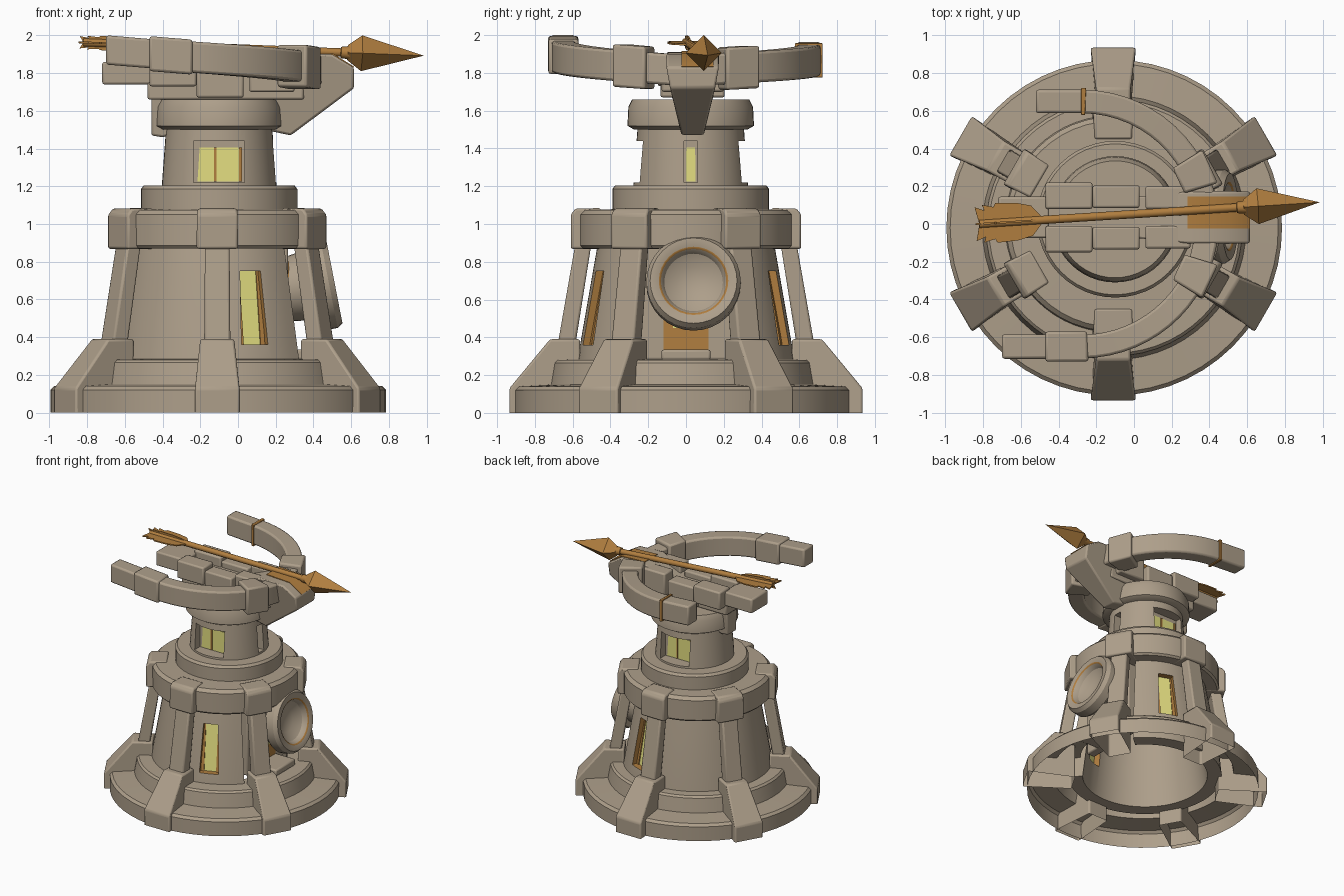
import bpy, bmesh, math
from mathutils import Matrix, Vector

if "Cube" in bpy.data.objects:
    bpy.data.objects.remove(bpy.data.objects["Cube"])

def material(name, rgb):
    m = bpy.data.materials.new(name)
    m.diffuse_color = (*rgb, 1)
    m.use_nodes = True
    m.node_tree.nodes["Principled BSDF"].inputs["Base Color"].default_value = m.diffuse_color
    return m

STONE = material("weathered stone", (0.42, 0.345, 0.255))
WOOD = material("warm bronze", (0.44, 0.21, 0.05))
GLOW = material("window yellow", (0.78, 0.74, 0.22))
T, R = Matrix.Translation, Matrix.Rotation
TOWER = T((-0.11, 0, 0))      # axis of the lower tower
UPPER = T((-0.10, 0.025, 0))  # axis of the upper tower

def turn(a, base=TOWER):
    return base @ R(math.radians(a), 4, 'Z')

def shade(me):
    for p in me.polygons:
        p.use_smooth = True
    me.set_sharp_from_angle(angle=math.radians(32))

def finish(name, bm, mat, M, bevel=0.0):
    bmesh.ops.remove_doubles(bm, verts=bm.verts, dist=1e-5)
    bmesh.ops.recalc_face_normals(bm, faces=bm.faces)
    bm.transform(M)
    me = bpy.data.meshes.new(name)
    bm.to_mesh(me)
    bm.free()
    me.materials.append(mat)
    shade(me)
    ob = bpy.data.objects.new(name, me)
    bpy.context.collection.objects.link(ob)
    if bevel:
        b = ob.modifiers.new("bevel", 'BEVEL')
        b.width, b.segments, b.limit_method = bevel, 2, 'ANGLE'
    return ob

def prism(name, pts, mat=STONE, M=TOWER, bevel=0.012, open_bottom=False):
    """Outline of (x, z, half width) mirrored across y."""
    bm = bmesh.new()
    sides = [[bm.verts.new((x, s * w, z)) for x, z, w in pts] for s in (-1, 1)]
    bm.faces.new(sides[0])
    bm.faces.new(sides[1][::-1])
    n = len(pts)
    for i in range(n):
        j = (i + 1) % n
        if open_bottom and pts[i][1] == 0 and pts[j][1] == 0:
            continue
        bm.faces.new((sides[0][i], sides[1][i], sides[1][j], sides[0][j]))
    return finish(name, bm, mat, M, bevel)

def box(name, x0, x1, w, z0, z1, mat=STONE, M=TOWER, bevel=0.012):
    return prism(name, [(x0, z0, w), (x1, z0, w), (x1, z1, w), (x0, z1, w)], mat, M, bevel)

def lathe(name, prof, mat=STONE, M=TOWER, segs=48, a0=0, a1=360, closed=False):
    bm = bmesh.new()
    full = a1 - a0 == 360
    rings = []
    for i in range(segs + (0 if full else 1)):
        a = math.radians(a0 + (a1 - a0) * i / segs)
        rings.append([bm.verts.new((r * math.cos(a), r * math.sin(a), z)) for r, z in prof])
    n = len(prof)
    for i in range(segs):
        p, q = rings[i], rings[(i + 1) % len(rings)]
        for k in range(n if closed else n - 1):
            m = (k + 1) % n
            bm.faces.new((p[k], q[k], q[m], p[m]))
    if closed and not full:
        bm.faces.new(rings[0])
        bm.faces.new(rings[-1][::-1])
    return finish(name, bm, mat, M)

def cut(ob, cutters):
    for c in cutters:
        c.hide_render = True
        m = ob.modifiers.new("cut", 'BOOLEAN')
        m.operation, m.object, m.solver = 'DIFFERENCE', c, 'EXACT'
        m.material_mode = 'TRANSFER'
    dg = bpy.context.evaluated_depsgraph_get()
    me = bpy.data.meshes.new_from_object(ob.evaluated_get(dg))
    ob.modifiers.clear()
    ob.data = me
    shade(me)
    for c in cutters:
        bpy.data.objects.remove(c)

# stepped base, open underneath
lathe("base", [(0.89, 0), (0.89, 0.12), (0.87, 0.14), (0.70, 0.15), (0.68, 0.265),
               (0.665, 0.28), (0.48, 0.285)], M=T((-0.105, -0.02, 0)), segs=56)

# buttresses, pillars and battlement blocks
for i in range(6):
    M = turn(30 + 60 * i)
    prism("buttress", [(0.56, 0, 0.09), (0.935, 0, 0.12), (0.935, 0.13, 0.12), (0.72, 0.39, 0.09),
                       (0.56, 0.39, 0.09)], M=M, open_bottom=True)
    prism("pillar", [(0.595, 0.3, 0.07), (0.69, 0.3, 0.07), (0.585, 0.9, 0.065),
                     (0.50, 0.9, 0.065)], M=M)
    prism("battlement_block", [(0.45, 0.868, 0.11), (0.61, 0.868, 0.11), (0.61, 1.05, 0.11),
                               (0.585, 1.082, 0.105), (0.45, 1.084, 0.10)], M=M)

# lower body wall, with a gap at the barrel side and two tall windows
body = lathe("body_wall", [(0.48, 0.12), (0.59, 0.12), (0.575, 0.28), (0.47, 0.88), (0.39, 0.88)],
             a0=41, a1=319, segs=44, closed=True)
cut(body, [prism("window_cutter", [(0.2, 0.36, 0.075), (0.8, 0.36, 0.075), (0.8, 0.75, 0.058),
                                   (0.2, 0.75, 0.058)], WOOD, turn(a), 0) for a in (-69, 69)])
for a in (-69, 69):
    prism("tall_window_pane", [(0.50, 0.355, 0.078), (0.51, 0.355, 0.078), (0.44, 0.755, 0.062),
                               (0.43, 0.755, 0.062)], GLOW, turn(a), 0)
    for s in (-1, 1):  # thin surround inside the opening
        prism("tall_window_surround", [(0.505, 0.36, 0.012), (0.518, 0.36, 0.012), (0.448, 0.75, 0.012),
                                       (0.435, 0.75, 0.012)], WOOD,
              turn(a) @ T((0, s * 0.06, 0)), 0)

# recessed window behind the round barrel
box("recess_wall", 0.30, 0.375, 0.25, 0.28, 0.88)
box("recess_frame", 0.374, 0.380, 0.12, 0.33, 0.80, WOOD, bevel=0)
box("recess_pane", 0.379, 0.384, 0.07, 0.45, 0.75, GLOW, bevel=0)
box("recess_sill", 0.36, 0.56, 0.13, 0.28, 0.335)

# round barrel mouth
FACE = Vector((0.51, 0.04, 0.70))
barrel = lathe("barrel_mouth", [(0, -0.25), (0.17, -0.25), (0.19, -0.12), (0.235, -0.12), (0.25, -0.10),
               (0.25, -0.03), (0.23, 0), (0.184, -0.004), (0.173, -0.012), (0.155, -0.05), (0.09, -0.09),
               (0, -0.10)], M=T(FACE) @ R(math.radians(79), 4, 'Y'), segs=32)
barrel.data.materials.append(WOOD)
axis = Vector((math.cos(math.radians(11)), 0, math.sin(math.radians(11))))
for p in barrel.data.polygons:
    v = p.center - FACE
    d = v.dot(axis)
    if -0.011 < d < -0.005 and (v - axis * d).length < 0.2:
        p.material_index = 1

# rings and upper tower
lathe("battlement_ring", [(0.30, 0.87), (0.555, 0.87), (0.57, 0.885), (0.57, 1.05), (0.545, 1.075),
                          (0.30, 1.08)], closed=True)
lathe("middle_ring", [(0, 1.06), (0.415, 1.06), (0.415, 1.185), (0.40, 1.205), (0, 1.205)], M=UPPER)
turret = lathe("turret_wall", [(0.16, 1.19), (0.305, 1.19), (0.28, 1.53), (0.16, 1.53)], M=UPPER, closed=True)
wins = [(-90, 0.135), (90, 0.135), (0, 0.035)]
cut(turret, [box("window_cutter", 0.20, 0.5, w, 1.22, 1.44, STONE, turn(a, UPPER), 0) for a, w in wins])
for a, w in wins:
    M = turn(a, UPPER)
    k = 0.115 if w > 0.1 else 0.026
    prism("turret_pane", [(0.198, 1.225, k), (0.206, 1.225, k), (0.206, 1.405, k * 0.9),
                          (0.198, 1.405, k * 0.9)], GLOW, M, 0)
    if w > 0.1:
        box("pane_bar", 0.203, 0.211, 0.006, 1.225, 1.405, WOOD, M @ T((0, -0.02, 0)), 0)
        box("pane_edge", 0.203, 0.211, 0.008, 1.225, 1.405, WOOD, M @ T((0, 0.112, 0)), 0)
lathe("turret_cap", [(0, 1.50), (0.30, 1.50), (0.335, 1.52), (0.33, 1.62), (0.31, 1.66), (0, 1.66)], M=UPPER)

# ballista stock
S = T((0, 0.035, 0))
prism("stock_nose", [(-0.1, 1.55, 0.05), (0.28, 1.47, 0.06), (0.615, 1.72, 0.12), (0.615, 1.83, 0.14),
                     (0.50, 1.90, 0.14), (0.28, 1.91, 0.14), (-0.1, 1.75, 0.1)], M=S)
prism("nose_groove", [(0.285, 1.908, 0.085), (0.50, 1.898, 0.085), (0.612, 1.83, 0.085), (0.616, 1.834, 0.085),
                      (0.503, 1.905, 0.085), (0.285, 1.916, 0.085)], WOOD, S @ T((0, 0.025, 0)), 0)
prism("rear_support", [(-0.46, 1.47, 0.055), (-0.40, 1.46, 0.055), (-0.05, 1.55, 0.06), (-0.05, 1.76, 0.09),
                       (-0.46, 1.80, 0.08)], M=S)
box("stock_channel", -0.48, 0.35, 0.11, 1.66, 1.80, M=S)
box("stock_tail", -0.72, -0.45, 0.11, 1.74, 1.86, M=S)
for s in (-1, 1):
    for x0, x1, y, w, z0, z1 in ((-0.47, -0.22, 0.115, 0.07, 1.73, 1.88), (-0.22, 0.03, 0.11, 0.06, 1.67, 1.85),
                                 (0.06, 0.30, 0.105, 0.06, 1.70, 1.89)):
        box("stock_rail", x0, x1, w, z0, z1, M=S @ T((0, s * y, 0)))

# bow arms: an arc up to 90, then straight back in hundredths
def arm(name, side, a0, a1, w=0.125, h=0.165, mat=STONE, n=1, bevel=0.014):
    bm = bmesh.new()
    rings = []
    for i in range(n + 1):
        a = a0 + (a1 - a0) * i / n
        t = math.radians(min(a, 90))
        c = Vector((-0.28 + 0.665 * math.cos(t) - 0.01 * max(a - 90, 0), side * 0.65 * math.sin(t),
                    1.812 + (0.097 if side < 0 else 0.07) * a / 115))
        out = Vector((math.cos(t), side * math.sin(t), 0)) * w / 2
        up = Vector((0, 0, h / 2))
        rings.append([bm.verts.new(c + o) for o in (out + up, out - up, -out - up, up - out)])
    for p, q in zip(rings, rings[1:]):
        for k in range(4):
            bm.faces.new((p[k], q[k], q[(k + 1) % 4], p[(k + 1) % 4]))
    bm.faces.new(rings[0])
    bm.faces.new(rings[-1][::-1])
    return finish(name, bm, mat, Matrix(), bevel)

arm("back_bow_arm", 1, 4, 114, n=18)
arm("front_bow_arm", -1, 4, 95, n=16)
for s in (-1, 1):
    arm("bow_collar", s, 17, 32, 0.185, 0.225, n=1)
arm("back_band", 1, 88, 90, 0.145, 0.182, WOOD, bevel=0.004)
arm("front_arm_collar", -1, 87, 109, 0.16, 0.185, n=2)
arm("front_arm_tip", -1, 107, 132, 0.13, 0.155)

# bolt: shaft, head and feathers along local z
P0, P1 = Vector((-0.82, 0.0, 1.963)), Vector((0.98, 0.115, 1.893))
B = T(P0) @ (P1 - P0).to_track_quat('Z', 'Y').to_matrix().to_4x4()
lathe("bolt_shaft", [(0, 0), (0.022, 0), (0.022, 1.43), (0, 1.43)], WOOD, B, 12)
lathe("bolt_socket", [(0, 1.36), (0.03, 1.37), (0.038, 1.44), (0, 1.47)], WOOD, B, 12)
lathe("bolt_head", [(0, 1.40), (0.04, 1.405), (0.095, 1.48), (0, 1.81)], WOOD, B, 4)
fin = [(0.0, 0.0), (0.09, -0.02), (0.07, 0.03), (0.10, 0.02), (0.085, 0.08), (0.105, 0.09), (0.10, 0.2),
       (0.08, 0.28), (0.02, 0.33), (0.0, 0.33)]
for a, k in ((0, 1), (180, 1), (90, 0.36), (270, 0.36)):
    prism("bolt_feather", [(o * k, z, 0.005) for o, z in fin], WOOD, B @ R(math.radians(a), 4, 'Z'), 0)
